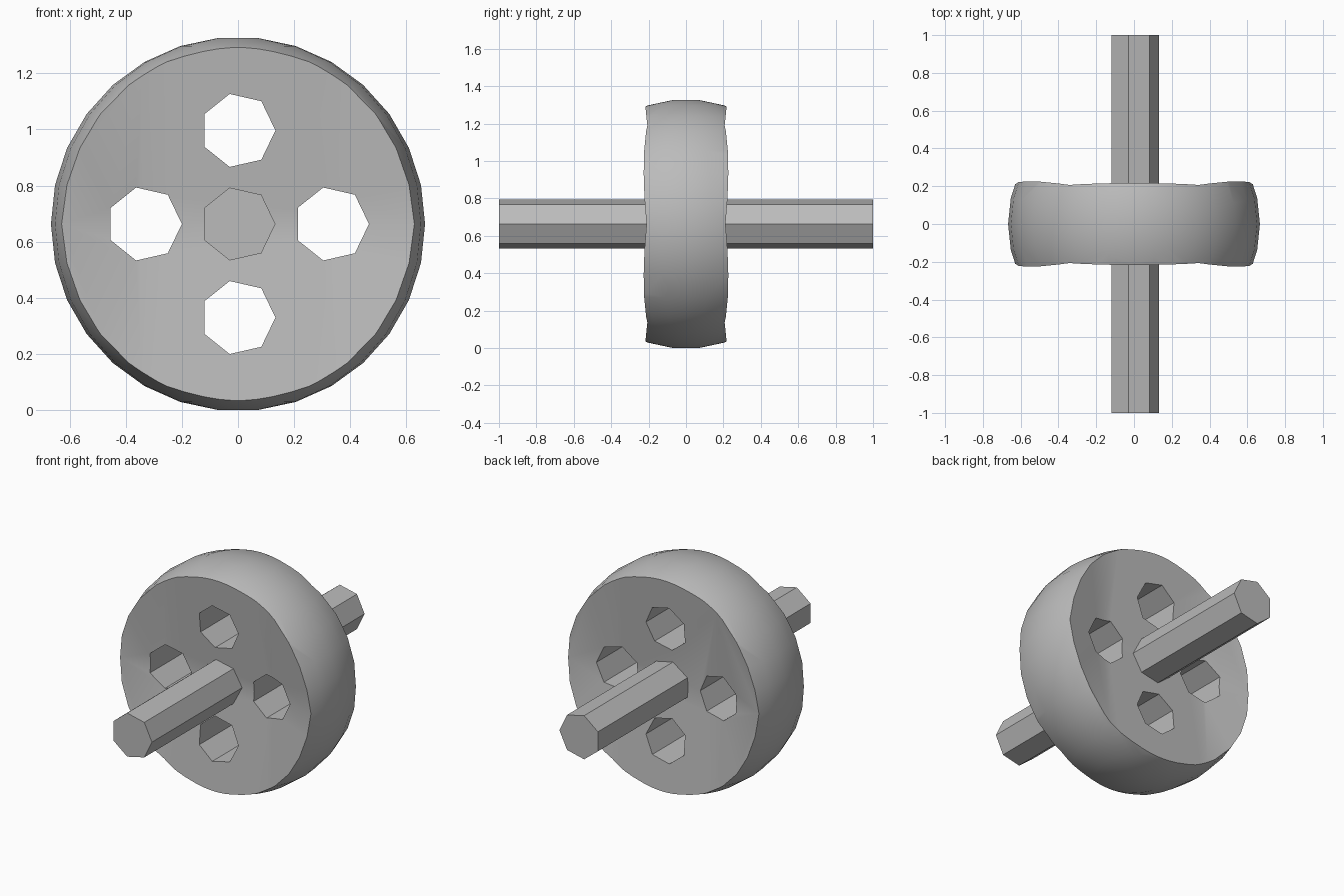
import bpy, bmesh, math
from mathutils import Matrix, Vector

if "Cube" in bpy.data.objects:
    bpy.data.objects.remove(bpy.data.objects["Cube"], do_unlink=True)

U = 1 / 15                       # one design unit
SEGMENTS = 30
WHEEL_R = 10 * U
DISH_R = 50 * U                  # large spheres that hollow the wheel sides
HUB_HALF = 2 * U
BORE_R = 2 * U
HOLE_OFFSET = 5 * U
CENTRE = Vector((0, 0, WHEEL_R * math.cos(math.pi / SEGMENTS)))

grey = bpy.data.materials.new("plain grey")
grey.use_nodes = True
colour = (0.5, 0.5, 0.5, 1)
grey.diffuse_color = colour
grey.node_tree.nodes["Principled BSDF"].inputs["Base Color"].default_value = colour


def make_object(name, bm):
    bmesh.ops.recalc_face_normals(bm, faces=bm.faces[:])
    mesh = bpy.data.meshes.new(name)
    bm.to_mesh(mesh)
    bm.free()
    mesh.materials.append(grey)
    obj = bpy.data.objects.new(name, mesh)
    bpy.context.collection.objects.link(obj)
    return obj


def faceted_sphere(name, radius, centre):
    """Sphere of stacked rings with small flat caps at top and bottom."""
    bm = bmesh.new()
    rings = []
    for j in range(SEGMENTS // 2):
        polar = math.pi * (j + 0.5) / (SEGMENTS // 2)
        ring = []
        for i in range(SEGMENTS):
            a = math.tau * i / SEGMENTS
            direction = Vector((math.sin(polar) * math.cos(a),
                                math.sin(polar) * math.sin(a), math.cos(polar)))
            ring.append(bm.verts.new(centre + radius * direction))
        rings.append(ring)
    for upper, lower in zip(rings, rings[1:]):
        for i in range(SEGMENTS):
            k = (i + 1) % SEGMENTS
            bm.faces.new((upper[i], lower[i], lower[k], upper[k]))
    bm.faces.new(rings[0])
    bm.faces.new(rings[-1])
    return make_object(name, bm)


def heptagon_bar(name, length, centre):
    """Seven-sided bar along y with one corner pointing to +x."""
    bm = bmesh.new()
    ends = []
    for y in (-length / 2, length / 2):
        ends.append([bm.verts.new(centre + Vector((
            BORE_R * math.cos(math.tau * i / 7), y,
            BORE_R * math.sin(math.tau * i / 7)))) for i in range(7)])
    for i in range(7):
        k = (i + 1) % 7
        bm.faces.new((ends[0][i], ends[0][k], ends[1][k], ends[1][i]))
    for end in ends:
        bm.faces.new(end)
    return make_object(name, bm)


def cut(target, cutter):
    mod = target.modifiers.new("cut", 'BOOLEAN')
    mod.operation = 'DIFFERENCE'
    mod.solver = 'EXACT'
    mod.object = cutter
    bpy.context.view_layer.objects.active = target
    bpy.ops.object.modifier_apply(modifier=mod.name)
    bpy.data.objects.remove(cutter, do_unlink=True)


# Wheel: a sphere with both sides dished
wheel = faceted_sphere("wheel", WHEEL_R, CENTRE)
for side in (-1, 1):
    offset = Vector((0, side * (DISH_R + HUB_HALF), 0))
    cut(wheel, faceted_sphere("dish_cutter", DISH_R, CENTRE + offset))

# Four through holes around the hub
for k in range(4):
    a = k * math.pi / 2
    offset = HOLE_OFFSET * Vector((math.cos(a), 0, math.sin(a)))
    cut(wheel, heptagon_bar("hole_cutter", 1, CENTRE + offset))

# Axle
axle = heptagon_bar("axle", 30 * U, CENTRE)

# Smooth tread, crisp rims, holes and axle
bpy.ops.object.select_all(action='DESELECT')
for obj in (wheel, axle):
    obj.select_set(True)
bpy.context.view_layer.objects.active = wheel
bpy.ops.object.shade_smooth_by_angle(angle=math.radians(30))
